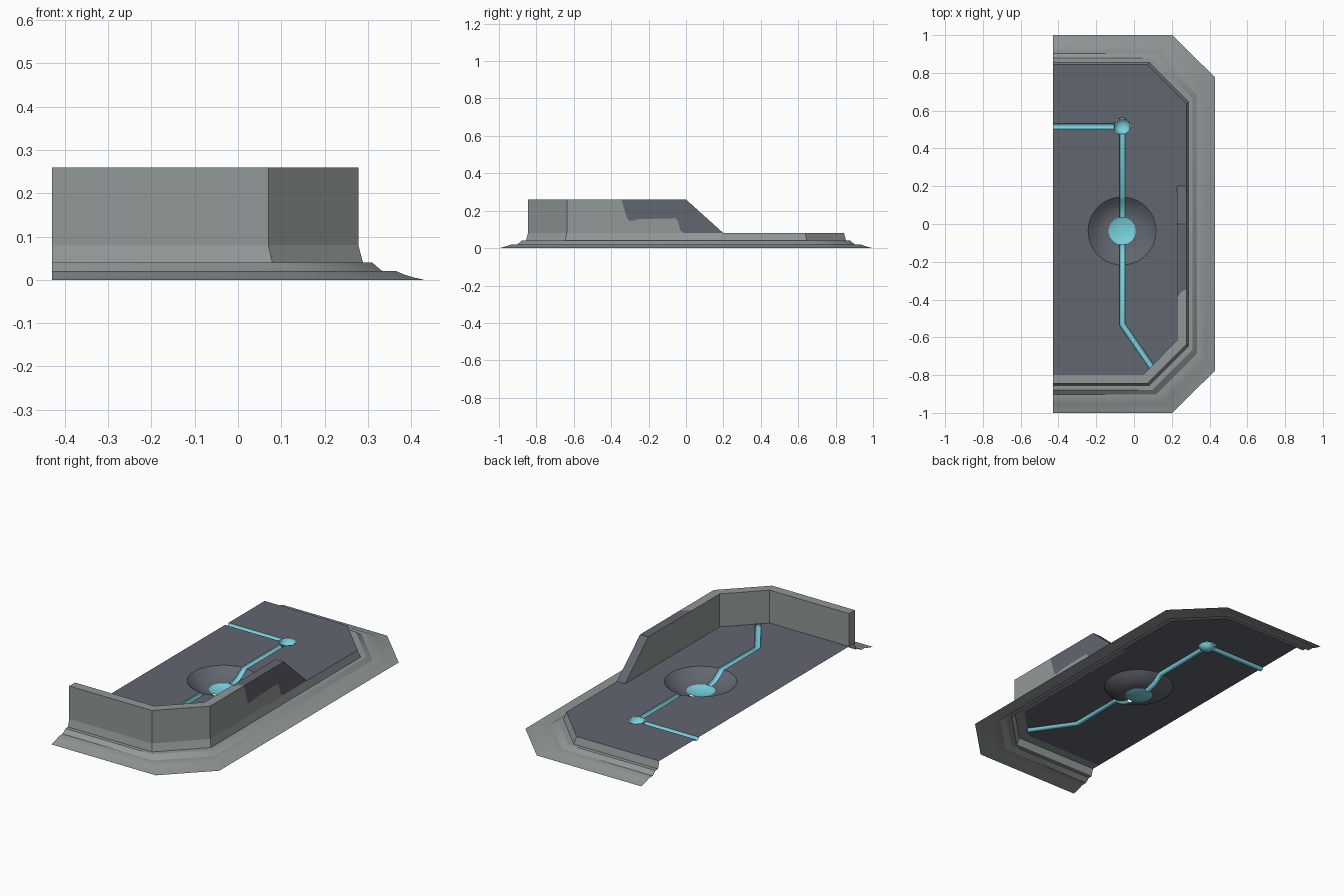
import bpy, bmesh, math
from mathutils import Vector

if "Cube" in bpy.data.objects:
    bpy.data.objects.remove(bpy.data.objects["Cube"])


def material(name, rgb):
    m = bpy.data.materials.new(name)
    m.diffuse_color = (*rgb, 1)
    m.use_nodes = True
    m.node_tree.nodes["Principled BSDF"].inputs["Base Color"].default_value = m.diffuse_color
    return m


LIGHT = material("light grey stone", (0.28, 0.315, 0.31))
DARK = material("dark slate", (0.12, 0.133, 0.16))
CYAN = material("cyan glow", (0.19, 0.64, 0.73))


def build(name, polys, mats, ids=None, up=False, smooth=None):
    """Mesh object from a list of polygons, welded and with tidy normals."""
    bm = bmesh.new()
    for i, poly in enumerate(polys):
        f = bm.faces.new([bm.verts.new(p) for p in poly])
        f.material_index = ids[i] if ids else 0
    bmesh.ops.remove_doubles(bm, verts=bm.verts, dist=1e-5)
    bmesh.ops.recalc_face_normals(bm, faces=bm.faces)
    if up:
        for f in bm.faces:
            f.normal_update()
        if sum(f.normal.z * f.calc_area() for f in bm.faces) < 0:
            bmesh.ops.reverse_faces(bm, faces=bm.faces)
    me = bpy.data.meshes.new(name)
    bm.to_mesh(me)
    bm.free()
    for m in mats:
        me.materials.append(m)
    ob = bpy.data.objects.new(name, me)
    bpy.context.collection.objects.link(ob)
    if smooth:
        bpy.ops.object.select_all(action='DESELECT')
        ob.select_set(True)
        bpy.context.view_layer.objects.active = ob
        bpy.ops.object.shade_smooth_by_angle(angle=math.radians(smooth))
    return ob


def grid(rows):
    """Quads between neighbouring rows of points."""
    return [(a[i], a[i + 1], b[i + 1], b[i])
            for a, b in zip(rows, rows[1:]) for i in range(len(a) - 1)]


# Stepped skirt: profile swept between the inner and outer half-octagon
FLOOR = 0.08
front_in = [(-0.43, -0.845), (0.07, -0.845), (0.278, -0.637)]
front_out = [(-0.43, -1.0), (0.203, -1.0), (0.43, -0.775)]
inner = front_in + [(x, -y) for x, y in reversed(front_in)]
outer = front_out + [(x, -y) for x, y in reversed(front_out)]
profile = [(0, 0.08), (0.07, 0.04), (0.21, 0.04), (0.365, 0.02),
           (0.575, 0.02), (0.70, 0.012), (0.83, 0.006), (1, 0)]
rows = [[(a[0] + (b[0] - a[0]) * t, a[1] + (b[1] - a[1]) * t, z)
         for a, b in zip(inner, outer)] for t, z in profile]
build("stepped_skirt", grid(rows), [LIGHT], up=True, smooth=30)

# Tall wall, falling away to the floor, with a chipped dark patch
TOP = 0.26
w_out = front_in
w_in = [(-0.43, -0.795), (0.05, -0.795), (0.228, -0.616)]
XO, XI = 0.278, 0.228
patch = [(-0.345, 0.26), (-0.315, 0.16), (-0.3, 0.145), (-0.25, 0.155),
         (-0.06, 0.16), (-0.045, 0.15), (-0.03, 0.095), (-0.01, 0.08)]
chip = [(XO, -0.345, TOP), (0.25, -0.36, TOP), (XI, -0.39, TOP)]
edge = [(XO, y, z) for y, z in patch]
polys, ids = [], []


def add(poly, i=0):
    polys.append(poly)
    ids.append(i)


for i in range(2):
    for line in (w_out, w_in):
        a, b = line[i], line[i + 1]
        add([(*a, FLOOR), (*b, FLOOR), (*b, TOP), (*a, TOP)])
    for z in (TOP, FLOOR):
        add([(*w_out[i], z), (*w_out[i + 1], z), (*w_in[i + 1], z), (*w_in[i], z)])
add([(*w_out[0], FLOOR), (*w_out[0], TOP), (*w_in[0], TOP), (*w_in[0], FLOOR)])
add([(XO, -0.637, FLOOR), (XO, -0.637, TOP)] + edge)
add(edge[::-1] + [(XO, 0, TOP), (XO, 0.2, FLOOR)], 1)
add([(XI, -0.616, FLOOR), (XI, -0.616, TOP), chip[2], (XI, 0, TOP), (XI, 0.2, FLOOR)])
add([(XO, -0.637, TOP)] + chip + [(XI, -0.616, TOP)])
add(chip[::-1] + [(XO, 0, TOP), (XI, 0, TOP)], 1)
add([(XO, 0, TOP), (XO, 0.2, FLOOR), (XI, 0.2, FLOOR), (XI, 0, TOP)], 1)
add([(XO, -0.637, FLOOR), edge[-1], (XO, 0.2, FLOOR), (XI, 0.2, FLOOR), (XI, -0.616, FLOOR)])
build("broken_wall", polys, [LIGHT, DARK], ids)

# Floor, in two pieces either side of the channel
W = 0.015
CX, CY, R, POOL = -0.063, -0.037, 0.18, 0.07
NY, NR = 0.518, 0.045
BEND, END = (CX, -0.53), (0.092, -0.753)
SB, SE = (1, 0.31), (0.707, 0.707)


def arc(x, y, r, a0, a1, n):
    return [(x + r * math.cos(a0 + (a1 - a0) * i / n),
             y + r * math.sin(a0 + (a1 - a0) * i / n)) for i in range(n + 1)]


def half_ring(r, side):
    """Half circle round the bowl, leaving a gap for the channel."""
    g = math.asin(W / r)
    h = math.pi / 2
    return arc(CX, CY, r, h - side * g, h - side * (math.pi - g), 16)


def tail(side):
    return [(p[0] + side * W * s[0], p[1] + side * W * s[1])
            for p, s in ((BEND, SB), (END, SE))]


g = math.asin(W / NR)
left = ([(-0.43, NY - W)] + arc(CX, NY, NR, math.pi + g, 1.5 * math.pi - g, 2)
        + half_ring(R, -1) + tail(-1) + [w_in[1], w_in[0]])
right = ([(-0.43, NY + W)] + arc(CX, NY, NR, math.pi - g, -math.pi / 2 + g, 6)
         + half_ring(R, 1) + tail(1)
         + [w_in[2], (XI, 0.2), (XO, 0.2), (XO, 0.637), (0.07, 0.845), (-0.43, 0.845)])
for name, line in (("floor_left", left), ("floor_right", right)):
    build(name, [[(x, y, FLOOR) for x, y in line]], [DARK], up=True)


# Sunken bowl
def bowl_z(r):
    t = (min(max(r, POOL), R) - POOL) / (R - POOL)
    return 0.03 + 0.05 * t * t


radii = [R - (R - POOL) * i / 6 for i in range(7)]
bowl = []
for side in (-1, 1):
    bowl += grid([[(x, y, bowl_z(r)) for x, y in half_ring(r, side)] for r in radii])
build("sunken_bowl", bowl, [DARK], up=True, smooth=40)


# Round dishes: the pool and the channel junction
def dish(name, x, y, prof, n):
    rows = [[(px, py, z) for px, py in arc(x, y, r, math.pi / 8, math.pi / 8 + math.tau, n)]
            for r, z in prof]
    cap = [rows[-1][:-1]]
    build(name, grid(rows) + cap, [CYAN], up=True, smooth=40)


dish("glow_pool", CX, CY, [(POOL + 0.002, 0.031), (0.05, 0.024), (0.025, 0.02)], 24)
dish("channel_junction", CX, NY, [(NR, FLOOR), (0.038, 0.063), (0.02, 0.05)], 8)


# Half-round channels
def channel(name, pts):
    rows = []
    for p, s in pts:
        row = []
        for i in range(7):
            a = math.pi * i / 6
            row.append((p[0] + s[0] * W * math.cos(a), p[1] + s[1] * W * math.cos(a),
                        p[2] - W * math.sin(a)))
        rows.append(row)
    build(name, grid(rows), [CYAN], up=True, smooth=40)


def slope(sign):
    return [((CX, CY + sign * r, bowl_z(r)), (1, 0)) for r in radii]


channel("side_channel", [((-0.43, NY, FLOOR), (0, 1)), ((CX - NR + 0.003, NY, FLOOR), (0, 1))])
channel("back_channel", [((CX, NY - NR + 0.003, FLOOR), (1, 0))] + slope(1))
channel("front_channel", slope(-1)[::-1] + [((*BEND, FLOOR), SB), ((*END, FLOOR), SE)])
